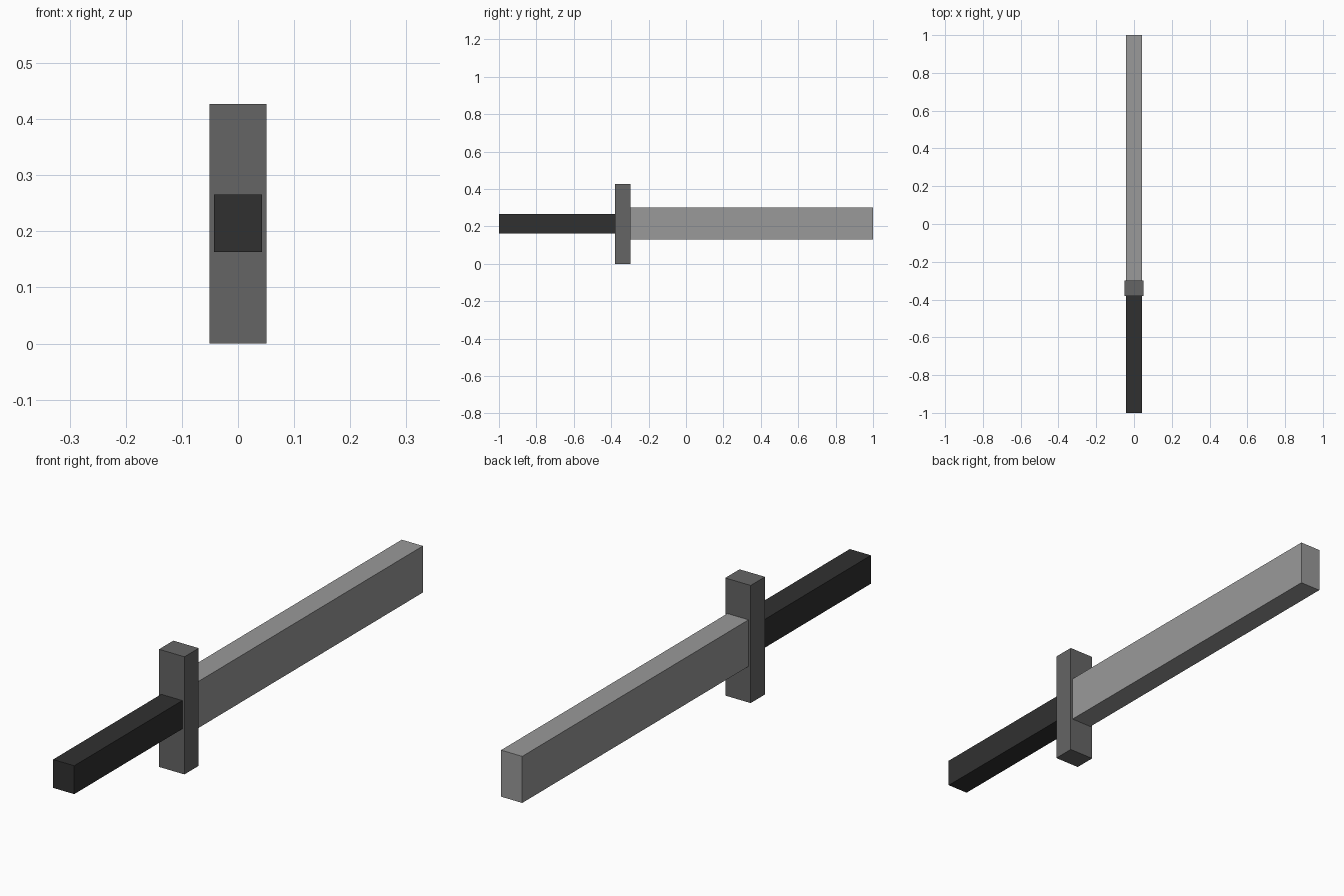
import bpy

if "Cube" in bpy.data.objects:
    bpy.data.objects.remove(bpy.data.objects["Cube"])


def box(name, x, y, z, shade):
    """Box from (min, max) ranges, with a grey material."""
    ranges = (x, y, z)
    bpy.ops.mesh.primitive_cube_add(size=1, location=[(a + b) / 2 for a, b in ranges])
    obj = bpy.context.object
    obj.name = name
    obj.scale = [b - a for a, b in ranges]
    bpy.ops.object.transform_apply(location=False, rotation=False, scale=True)
    mat = bpy.data.materials.new(name + "_material")
    mat.diffuse_color = (shade, shade, shade, 1)
    mat.use_nodes = True
    mat.node_tree.nodes["Principled BSDF"].inputs["Base Color"].default_value = mat.diffuse_color
    obj.data.materials.append(mat)
    return obj


# Handle at the front
box("grip", (-0.0425, 0.0425), (-1.0, -0.38), (0.163, 0.266), 0.03)
# Upright cross guard
box("guard", (-0.051, 0.051), (-0.38, -0.298), (0.0, 0.427), 0.13)
# Long blade reaching to the back
box("blade", (-0.0425, 0.0425), (-0.298, 1.0), (0.131, 0.30), 0.32)
